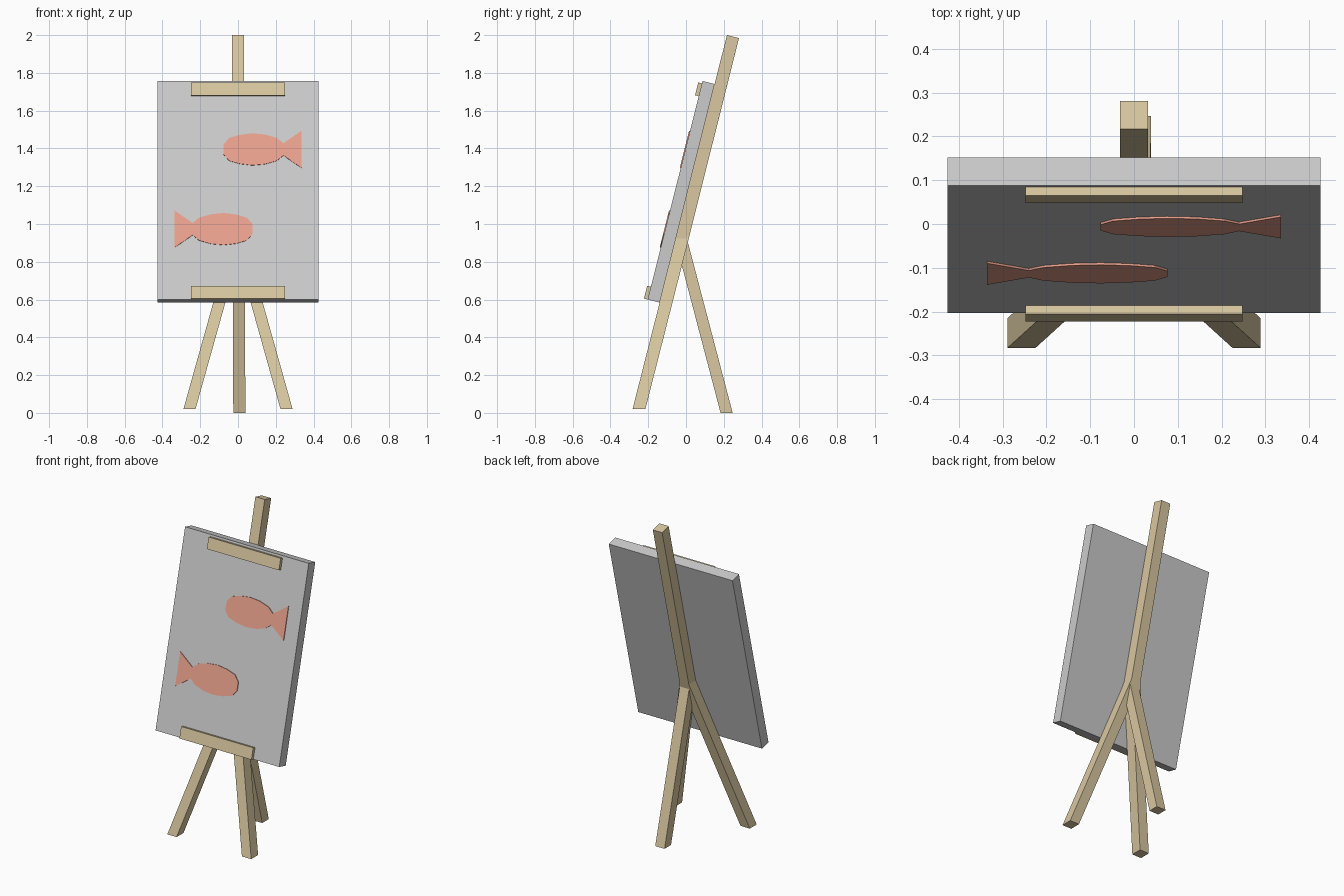
import bpy, bmesh, math
from mathutils import Matrix, Vector

if "Cube" in bpy.data.objects:
    bpy.data.objects.remove(bpy.data.objects["Cube"])

TILT = math.radians(14.1)
# Board frame: x across, y up the board, z out of its front face
FRAME = Matrix.Translation((0, -0.203, 0.60)) @ Matrix.Rotation(math.pi / 2 - TILT, 4, 'X')


def material(name, rgb):
    m = bpy.data.materials.new(name)
    m.diffuse_color = (*rgb, 1)
    m.use_nodes = True
    m.node_tree.nodes["Principled BSDF"].inputs["Base Color"].default_value = m.diffuse_color
    return m


WOOD = material("wood", (0.69, 0.57, 0.35))
RED = material("fish_red", (0.83, 0.36, 0.27))


def prism(name, bottom, offset, mat=None, frame=Matrix()):
    """Extrude an outline along an offset vector."""
    bm = bmesh.new()
    face = bm.faces.new([bm.verts.new(p) for p in bottom])
    new = bmesh.ops.extrude_face_region(bm, geom=[face], use_keep_orig=True)["geom"]
    bmesh.ops.translate(bm, vec=Vector(offset),
                        verts=[v for v in new if isinstance(v, bmesh.types.BMVert)])
    bmesh.ops.recalc_face_normals(bm, faces=bm.faces)
    mesh = bpy.data.meshes.new(name)
    bm.to_mesh(mesh)
    bm.free()
    mesh.transform(frame)
    if mat:
        mesh.materials.append(mat)
    ob = bpy.data.objects.new(name, mesh)
    bpy.context.collection.objects.link(ob)
    return ob


def slab(name, hx, y0, y1, z0, z1, mat=None):
    """Box in the board frame."""
    outline = [(-hx, y0, z0), (hx, y0, z0), (hx, y1, z0), (-hx, y1, z0)]
    return prism(name, outline, (0, 0, z1 - z0), mat, FRAME)


def leg(name, foot, top, hx=0.032, hy=0.034):
    """Slanted leg with level ends."""
    f = Vector(foot)
    outline = [f + Vector((sx * hx, sy * hy, 0))
               for sx, sy in ((-1, -1), (1, -1), (1, 1), (-1, 1))]
    return prism(name, outline, Vector(top) - f, WOOD)


# Board, mast and the two clips
slab("board", 0.426, 0, 1.193, -0.066, 0)
slab("mast", 0.032, 0.365, 1.46, -0.132, -0.066, WOOD)
slab("bottom_clip", 0.248, 0, 0.07, 0, 0.02, WOOD)
slab("top_clip", 0.248, 1.11, 1.18, 0, 0.02, WOOD)

# Legs
for side, s in (("left", -1), ("right", 1)):
    leg("front_leg_" + side, (s * 0.257, -0.249, 0.02), (0, -0.016, 0.937))
leg("rear_leg", (0.007, 0.215, 0), (0.004, -0.031, 0.937), hy=0.032)

# Fish: half heights along the body, mirrored top to bottom
HALF = [(-0.077, 0.027), (-0.047, 0.062), (0.01, 0.079), (0.075, 0.087),
        (0.142, 0.081), (0.206, 0.062), (0.24, 0.033), (0.336, 0.101)]
for name, s, cy in (("upper_fish", 1, 0.819), ("lower_fish", -1, 0.384)):
    outline = [(s * x, cy + h, -0.002) for x, h in HALF]
    outline += [(s * x, cy - h, -0.002) for x, h in reversed(HALF)]
    prism(name, outline, (0, 0, 0.007), RED, FRAME)
